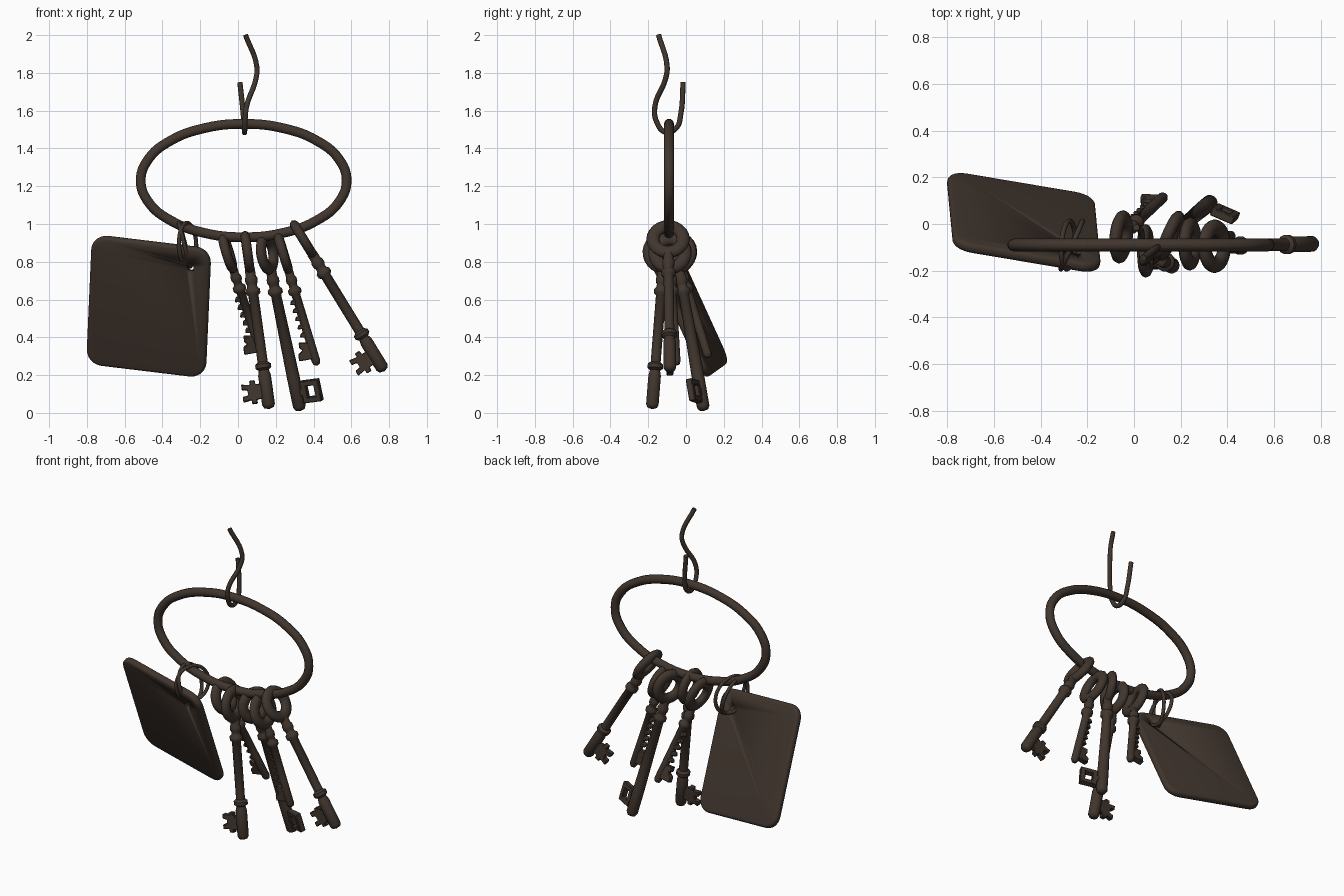
import bpy, bmesh, math
from mathutils import Vector, Matrix

old = bpy.data.objects.get("Cube")
if old:
    bpy.data.objects.remove(old, do_unlink=True)

iron = bpy.data.materials.new("dark_brown_iron")
iron.use_nodes = True
colour = (0.052, 0.036, 0.027, 1)
iron.diffuse_color = colour
shader = iron.node_tree.nodes["Principled BSDF"]
shader.inputs["Base Color"].default_value = colour
shader.inputs["Roughness"].default_value = 0.7


def smooth(ob, angle=40):
    bpy.ops.object.select_all(action='DESELECT')
    ob.select_set(True)
    bpy.context.view_layer.objects.active = ob
    bpy.ops.object.shade_smooth_by_angle(angle=math.radians(angle))


def finish(name, bm, matrix=Matrix(), angle=40):
    bmesh.ops.recalc_face_normals(bm, faces=bm.faces)
    mesh = bpy.data.meshes.new(name)
    bm.to_mesh(mesh)
    bm.free()
    mesh.transform(matrix)
    mesh.materials.append(iron)
    ob = bpy.data.objects.new(name, mesh)
    bpy.context.collection.objects.link(ob)
    smooth(ob, angle)
    return ob


def wire(name, points, radius, closed=False):
    """Round wire along a path, turned into a mesh."""
    curve = bpy.data.curves.new(name, 'CURVE')
    curve.dimensions = '3D'
    curve.bevel_depth = radius
    curve.bevel_resolution = 3
    curve.use_fill_caps = True
    curve.resolution_u = 6
    spline = curve.splines.new('BEZIER')
    spline.bezier_points.add(len(points) - 1)
    for bp, p in zip(spline.bezier_points, points):
        bp.co = p
        bp.handle_left_type = bp.handle_right_type = 'AUTO'
    spline.use_cyclic_u = closed
    curve.materials.append(iron)
    ob = bpy.data.objects.new(name, curve)
    bpy.context.collection.objects.link(ob)
    bpy.ops.object.select_all(action='DESELECT')
    ob.select_set(True)
    bpy.context.view_layer.objects.active = ob
    bpy.ops.object.convert(target='MESH')
    smooth(bpy.context.object, 50)


def frame(origin, x, z):
    """Matrix with its z along z and its x as near to x as possible."""
    z = Vector(z).normalized()
    y = z.cross(Vector(x)).normalized()
    m = Matrix((y.cross(z), y, z)).transposed().to_4x4()
    m.translation = origin
    return m


def loop(centre, a, b, count=12):
    turns = [2 * math.pi * i / count for i in range(count)]
    return [Vector(centre) + Vector(a) * math.cos(t) + Vector(b) * math.sin(t)
            for t in turns]


# Large oval ring and the bent hook that holds it
wire("large_ring", loop((0.03, -0.09, 1.23), (0.545, 0, 0), (0, 0, 0.3), 16), 0.027, True)
wire("hook", [(0.04, -0.145, 2), (0.1, -0.1, 1.83), (0.095, -0.108, 1.77),
              (0.045, -0.165, 1.62), (0.037, -0.155, 1.54), (0.035, -0.105, 1.485),
              (0.033, -0.05, 1.51), (0.028, -0.028, 1.58), (0.01, -0.015, 1.75)], 0.014)

# Tag with rounded corners and soft edges
tag_frame = frame((-0.472, 0.007, 0.565), (0.63, -0.1, -0.09), (0.03, -0.31, 0.68))
bm = bmesh.new()
bmesh.ops.create_cube(bm, size=1, matrix=Matrix.Diagonal((0.645, 0.045, 0.75, 1)))
corners = [e for e in bm.edges if abs(e.verts[0].co.y - e.verts[1].co.y) > 0.01]
bmesh.ops.bevel(bm, geom=corners, offset=0.085, segments=6, profile=0.5, affect='EDGES')
rims = [e for e in bm.edges if abs(e.verts[0].co.y - e.verts[1].co.y) < 0.001]
bmesh.ops.bevel(bm, geom=rims, offset=0.018, segments=3, profile=0.5, affect='EDGES')
tag = finish("tag", bm, tag_frame)

# Slot in the tag for the small rings
bm = bmesh.new()
bmesh.ops.create_cone(bm, cap_ends=True, segments=16, radius1=0.02, radius2=0.02, depth=0.2,
                      matrix=tag_frame @ Matrix.Translation((0.215, 0, 0.26))
                      @ Matrix.Rotation(math.pi / 2, 4, 'X') @ Matrix.Diagonal((1, 1.5, 1, 1)))
cutter = finish("slot_cutter", bm)
cutter.hide_render = True
cut = tag.modifiers.new("slot", 'BOOLEAN')
cut.operation = 'DIFFERENCE'
cut.object = cutter
bpy.context.view_layer.objects.active = tag
bpy.ops.object.modifier_apply(modifier="slot")
bpy.data.objects.remove(cutter, do_unlink=True)

# Two thin wire rings joining the tag to the large ring
for i, lean in enumerate((-0.02, 0.025)):
    wire(f"small_ring_{i + 1}",
         loop((-0.275 + lean / 3, -0.09, 0.89), (0.02 + lean, 0.1, 0.01),
              (-0.02 + lean / 2, -0.02, 0.115)), 0.011, True)


# Key parts; distances run from the bow centre down to the tip
def lathe(name, profile, matrix):
    bm = bmesh.new()
    verts = [bm.verts.new((r, 0, -d)) for r, d in profile]
    edges = [bm.edges.new(pair) for pair in zip(verts, verts[1:])]
    bmesh.ops.spin(bm, geom=verts + edges, cent=(0, 0, 0), axis=(0, 0, 1),
                   angle=2 * math.pi, steps=14)
    bmesh.ops.remove_doubles(bm, verts=bm.verts, dist=0.0005)
    finish(name, bm, matrix, 50)


def plate(name, outline, matrix, thick=0.036):
    bm = bmesh.new()
    face = bm.faces.new([bm.verts.new((u, -thick / 2, -d)) for u, d in outline])
    result = bmesh.ops.extrude_face_region(bm, geom=[face])
    moved = [g for g in result["geom"] if isinstance(g, bmesh.types.BMVert)]
    bmesh.ops.translate(bm, verts=moved, vec=(0, thick, 0))
    bmesh.ops.bevel(bm, geom=bm.edges[:], offset=0.004, segments=1, affect='EDGES')
    finish(name, bm, matrix)


def rect(u0, u1, d0, d1):
    return [(u0, d0), (u1, d0), (u1, d1), (u0, d1)]


def bump(d, r, size):
    """Rounded collar on a shank of radius r."""
    return [(r, d - 0.022), (r + size, d - 0.01), (r + size, d + 0.01), (r, d + 0.022)]


def key(name, bow, tip, side, kind):
    bow, tip = Vector(bow), Vector(tip)
    length = (tip - bow).length
    m = frame(bow, side, bow - tip)

    # Bow: flattened ring standing across the bit
    bpy.ops.mesh.primitive_torus_add(major_segments=24, minor_segments=10,
                                     major_radius=0.08, minor_radius=0.035)
    ob = bpy.context.object
    ob.name = name + "_bow"
    ob.data.transform(m @ Matrix.Rotation(math.pi / 2, 4, 'Y') @ Matrix.Diagonal((1, 1, 0.75, 1)))
    ob.data.materials.append(iron)
    smooth(ob, 60)

    # Shank with collars and a rounded tip
    r = 0.023 if kind == "toothed" else 0.027
    end = r if kind == "toothed" else r + 0.007
    profile = [(0, 0.085), (r, 0.09)] + bump(0.15, r, 0.006) + bump(0.21, r, 0.012)
    if kind == "pronged":
        profile += bump(length - 0.23, r, 0.015)
    profile += [(end, length - 0.18), (end, length - 0.025),
                (end * 0.75, length - 0.008), (0, length)]
    lathe(name + "_shank", profile, m)

    # Bit
    c = length - 0.1
    if kind == "pronged":
        half = [(0, 0.04), (0.055, 0.04), (0.055, 0.062), (0.085, 0.062), (0.085, 0.04),
                (0.13, 0.048), (0.13, 0.018), (0.1, 0.014)]
        outline = [(u, c - d) for u, d in half] + [(u, c + d) for u, d in reversed(half)]
        plate(name + "_bit", outline, m)
    elif kind == "framed":
        bars = [(0, 0.05, -0.02, 0.02), (0.035, 0.065, -0.06, 0.06), (0.11, 0.14, -0.06, 0.06),
                (0.05, 0.125, -0.06, -0.03), (0.05, 0.125, 0.03, 0.06)]
        for i, (u0, u1, d0, d1) in enumerate(bars):
            plate(f"{name}_bit_bar_{i + 1}", rect(u0, u1, c + d0, c + d1), m)
    else:
        plate(name + "_bit", [(0, c - 0.03), (0.06, c - 0.045), (0.065, c - 0.015), (0.05, c),
                              (0.08, c + 0.015), (0.085, c + 0.05), (0, c + 0.06)], m)
        for i in range(5):
            d = 0.25 + i * 0.045
            plate(f"{name}_tooth_{i + 1}",
                  [(0, d), (0.035, d + 0.004), (0.045, d + 0.022), (0, d + 0.034)], m)


left, right = (1, 0, 0), (-1, 0, 0)
key("key_1", (-0.055, -0.055, 0.85), (0.13, 0.12, 0.29), right, "toothed")
key("key_2", (0.05, -0.115, 0.85), (0.165, -0.18, 0.02), right, "pronged")
key("key_3", (0.155, -0.05, 0.845), (0.33, 0.095, 0.01), (1, -0.4, 0), "framed")
key("key_4", (0.24, -0.085, 0.845), (0.42, -0.05, 0.25), right, "toothed")
key("key_5", (0.345, -0.095, 0.92), (0.775, -0.085, 0.22), right, "pronged")
